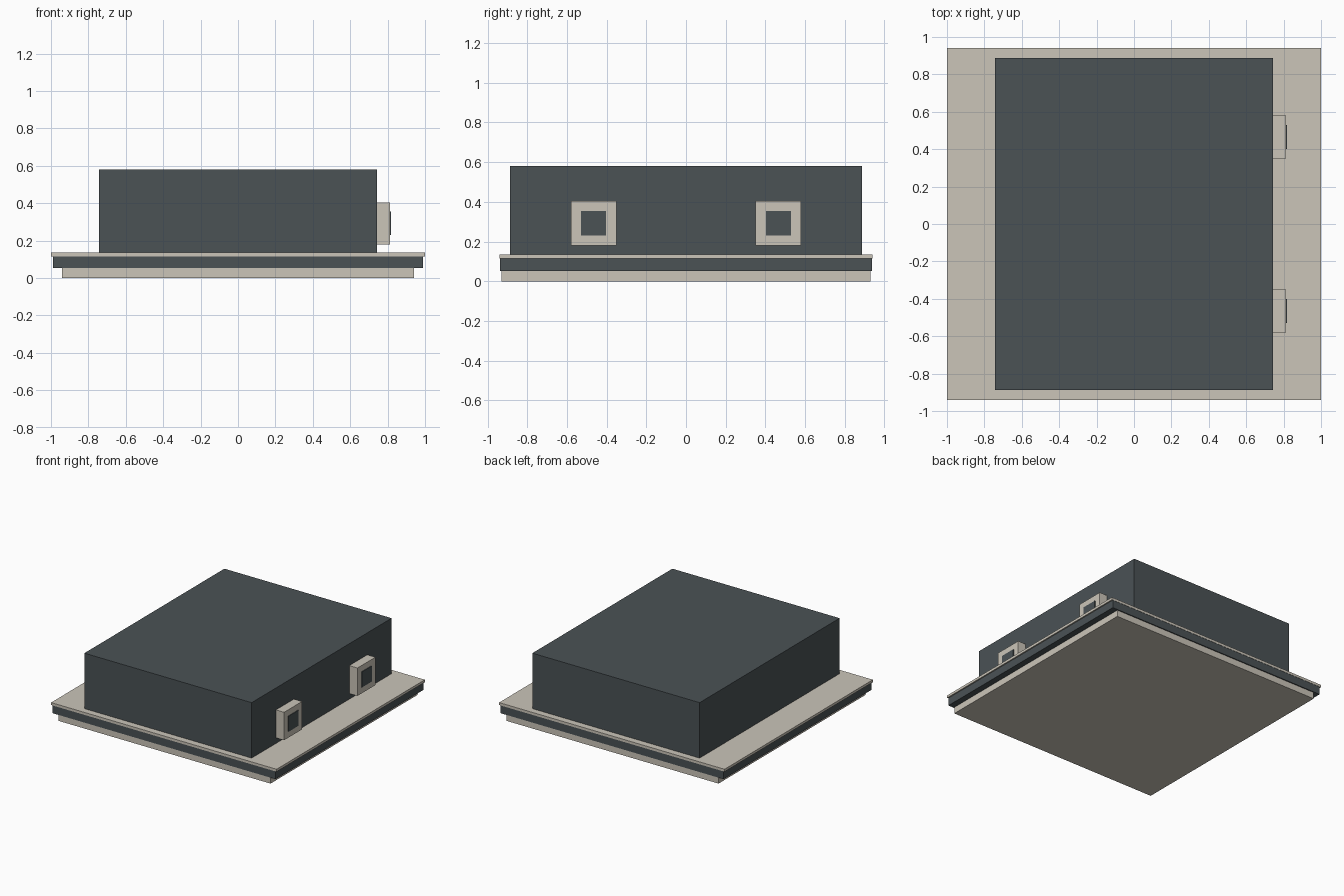
import bpy
import bmesh

if "Cube" in bpy.data.objects:
    bpy.data.objects.remove(bpy.data.objects["Cube"])


def material(name, rgb):
    m = bpy.data.materials.new(name)
    m.diffuse_color = (*rgb, 1.0)
    m.use_nodes = True
    m.node_tree.nodes["Principled BSDF"].inputs["Base Color"].default_value = m.diffuse_color
    return m


SLATE = material("slate_grey", (0.069, 0.084, 0.091))
BEIGE = material("warm_beige", (0.597, 0.558, 0.485))


def box(name, x, y, z, mat):
    """Box spanning the (min, max) ranges x, y, z."""
    bm = bmesh.new()
    bmesh.ops.create_cube(bm, size=1)
    for v in bm.verts:
        v.co = [(lo + hi) / 2 + c * (hi - lo)
                for c, (lo, hi) in zip(v.co, (x, y, z))]
    mesh = bpy.data.meshes.new(name)
    bm.to_mesh(mesh)
    bm.free()
    mesh.materials.append(mat)
    obj = bpy.data.objects.new(name, mesh)
    bpy.context.collection.objects.link(obj)
    return obj


# Stepped base
box("foot_slab", (-0.94, 0.94), (-0.93, 0.93), (0, 0.052), BEIGE)
box("base_band", (-0.99, 0.99), (-0.938, 0.938), (0.052, 0.115), SLATE)
box("base_top", (-1, 1), (-0.94, 0.94), (0.115, 0.135), BEIGE)

# Main block
box("main_block", (-0.742, 0.742), (-0.887, 0.887), (0.135, 0.58), SLATE)

# Two framed windows on the right side
for label, yc in (("front", -0.465), ("back", 0.465)):
    box(f"{label}_window_frame", (0.742, 0.814), (yc - 0.114, yc + 0.114),
        (0.18, 0.404), BEIGE)
    box(f"{label}_window_pane", (0.812, 0.819), (yc - 0.063, yc + 0.063),
        (0.23, 0.355), SLATE)
